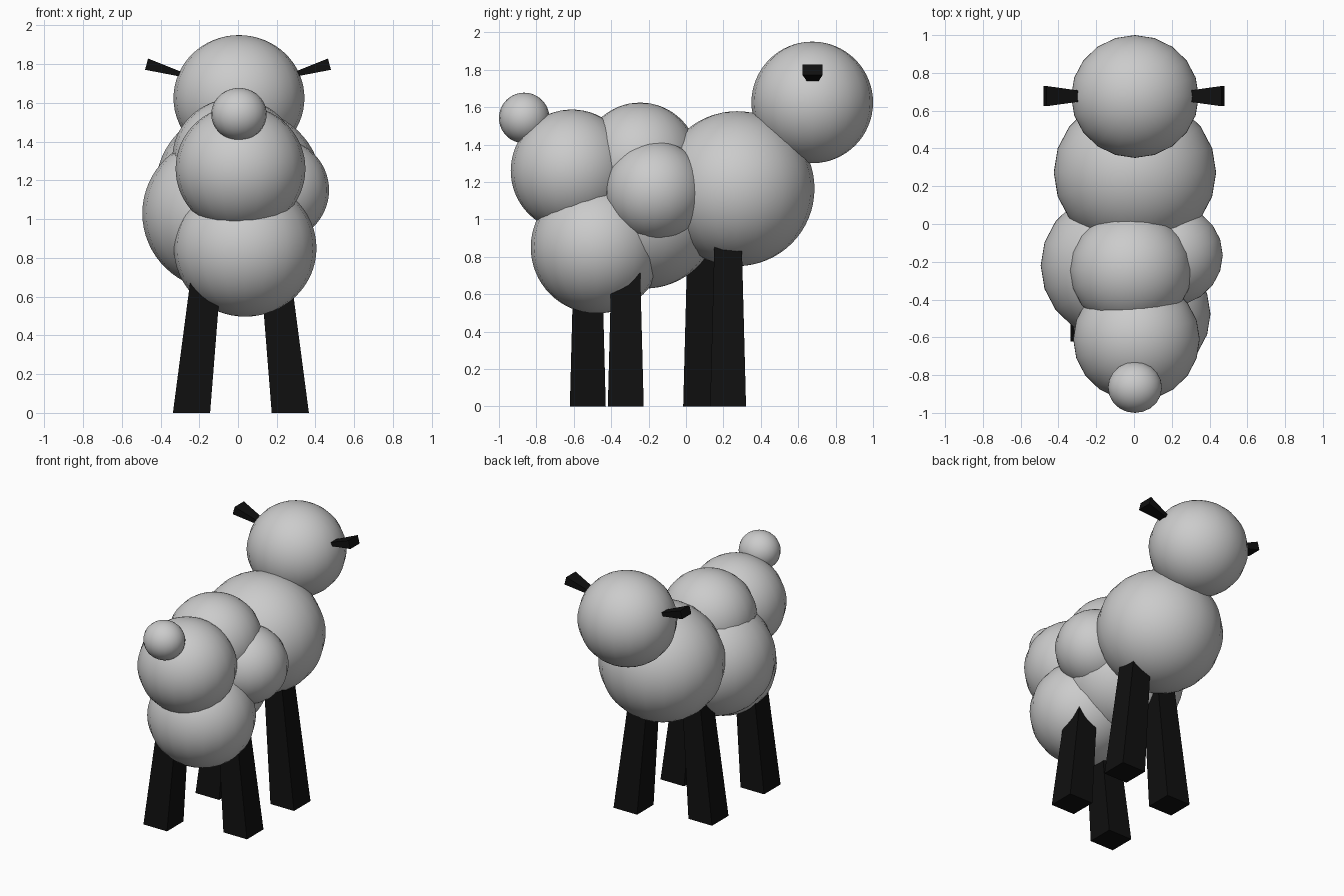
import bpy, bmesh
from mathutils import Vector

if "Cube" in bpy.data.objects:
    bpy.data.objects.remove(bpy.data.objects["Cube"])

black = bpy.data.materials.new("black")
black.diffuse_color = (0.005, 0.005, 0.005, 1)
black.use_nodes = True
black.node_tree.nodes["Principled BSDF"].inputs["Base Color"].default_value = black.diffuse_color


def ball(name, centre, r, rx):
    """Smooth woolly ball, slightly wider in x."""
    bpy.ops.mesh.primitive_uv_sphere_add(segments=20, ring_count=32, radius=1, location=centre)
    ob = bpy.context.object
    ob.name = name
    ob.scale = (rx, r, r)
    bpy.ops.object.transform_apply(location=False, rotation=False, scale=True)
    bpy.ops.object.shade_smooth()


def tapered_bar(name, a, b, u, v, size_a, size_b):
    """Flat-sided bar from a to b; u, v span the cross-section."""
    u, v = Vector(u), Vector(v)
    bm = bmesh.new()
    rings = []
    for p, (su, sv) in ((Vector(a), size_a), (Vector(b), size_b)):
        rings.append([bm.verts.new(p + u * su / 2 * i + v * sv / 2 * j)
                      for i, j in ((-1, -1), (1, -1), (1, 1), (-1, 1))])
    for ring in rings:
        bm.faces.new(ring)
    for i in range(4):
        k = (i + 1) % 4
        bm.faces.new((rings[0][i], rings[0][k], rings[1][k], rings[1][i]))
    bmesh.ops.recalc_face_normals(bm, faces=bm.faces)
    me = bpy.data.meshes.new(name)
    bm.to_mesh(me)
    bm.free()
    me.materials.append(black)
    bpy.context.collection.objects.link(bpy.data.objects.new(name, me))


# Head, tail and wool body
ball("head", (0.005, 0.675, 1.625), 0.325, 0.338)
ball("tail", (0.005, -0.865, 1.542), 0.135, 0.143)
ball("chest_wool", (0.005, 0.273, 1.164), 0.414, 0.43)
ball("belly_wool", (-0.08, -0.22, 1.03), 0.40, 0.414)
ball("lower_rump_wool", (0.037, -0.477, 0.85), 0.353, 0.368)
ball("upper_rump_wool", (0.013, -0.61, 1.26), 0.327, 0.335)
ball("back_wool", (-0.016, -0.245, 1.312), 0.312, 0.323)
ball("side_wool", (0.19, -0.165, 1.15), 0.27, 0.28)

# Legs: splayed outwards at the feet, staggered left and right
for name, side, y in (("hind_leg_left", -1, -0.525), ("hind_leg_right", 1, -0.322),
                      ("front_leg_left", -1, 0.081), ("front_leg_right", 1, 0.225)):
    tapered_bar(name, (0.015 + side * 0.255, y, 0), (0.015 + side * 0.16, y, 0.9),
                (1, 0, 0), (0, 1, 0), (0.192, 0.192), (0.145, 0.145))

# Ears: flat bars widening towards the tip
for name, side in (("ear_left", -1), ("ear_right", 1)):
    tapered_bar(name, (side * 0.26, 0.677, 1.738), (side * 0.472, 0.677, 1.80),
                (0, 1, 0), (side * -0.26, 0, 0.966), (0.05, 0.018), (0.107, 0.06))
